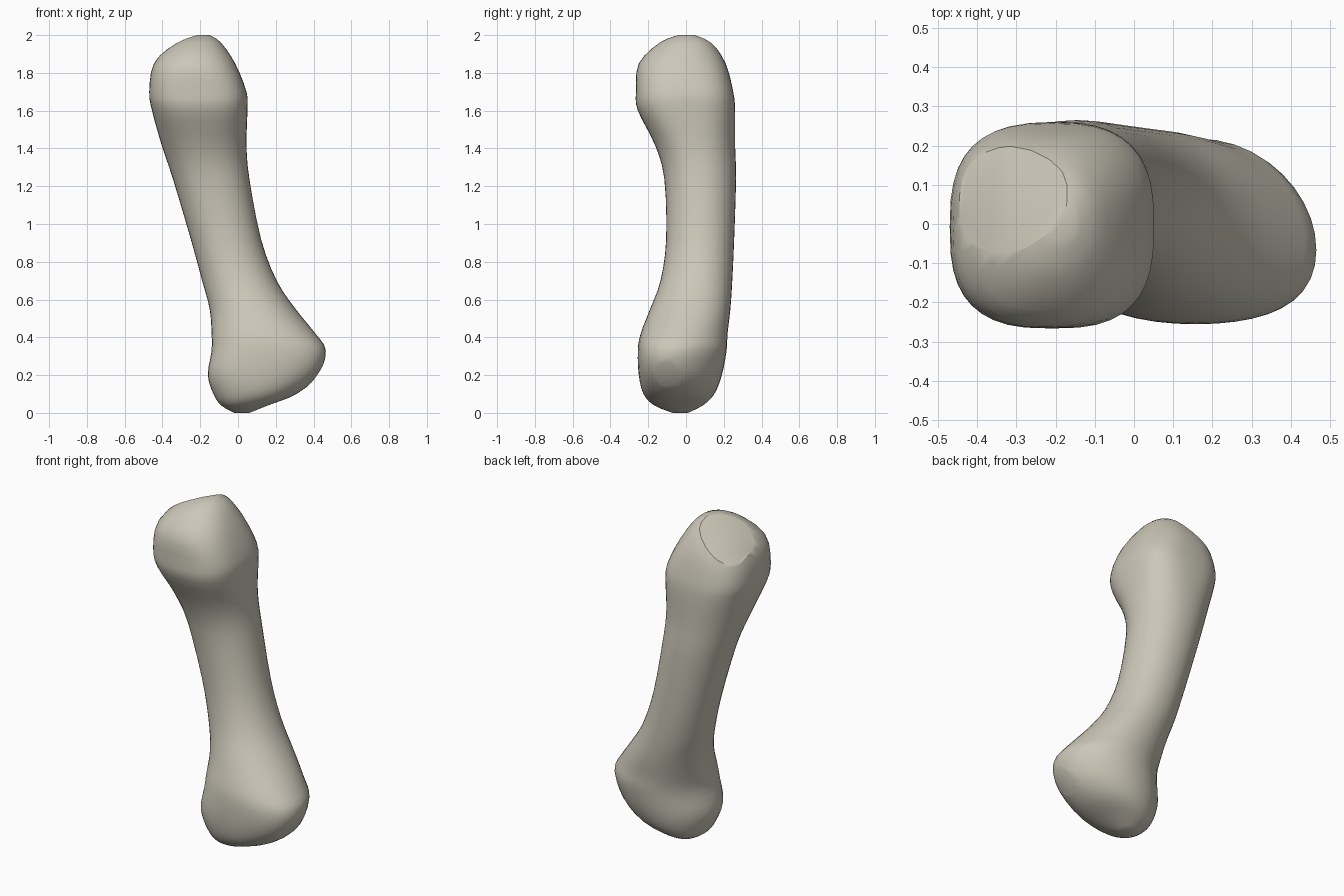
import bpy, bmesh, math
from mathutils import Vector

cube = bpy.data.objects.get("Cube")
if cube:
    bpy.data.objects.remove(cube, do_unlink=True)

# Bone colour
ivory = bpy.data.materials.new("bone ivory")
ivory.use_nodes = True
colour = (0.60, 0.57, 0.48, 1)
ivory.diffuse_color = colour
bsdf = next(n for n in ivory.node_tree.nodes if n.type == 'BSDF_PRINCIPLED')
bsdf.inputs["Base Color"].default_value = colour
bsdf.inputs["Roughness"].default_value = 0.8

# Key cross-sections: height, x min, x max, y min, y max
SECTIONS = [
    (0.00, -0.02, 0.06, -0.07, 0.01),
    (0.04, -0.09, 0.16, -0.17, 0.09),
    (0.10, -0.13, 0.31, -0.225, 0.15),
    (0.20, -0.16, 0.425, -0.25, 0.19),
    (0.33, -0.14, 0.465, -0.255, 0.215),
    (0.42, -0.14, 0.41, -0.24, 0.22),
    (0.55, -0.15, 0.305, -0.19, 0.235),
    (0.70, -0.19, 0.205, -0.135, 0.245),
    (0.92, -0.25, 0.122, -0.105, 0.255),
    (1.24, -0.345, 0.06, -0.115, 0.265),
    (1.42, -0.405, 0.045, -0.165, 0.26),
    (1.60, -0.455, 0.05, -0.255, 0.26),
    (1.70, -0.47, 0.045, -0.265, 0.25),
    (1.85, -0.445, -0.015, -0.25, 0.21),
    (1.96, -0.335, -0.09, -0.14, 0.135),
    (2.00, -0.22, -0.15, -0.04, 0.05),
]
SEGMENTS = 40
STEPS = 3


def blend(p0, p1, p2, p3, t):
    # Catmull-Rom curve between the two middle sections
    return [b + 0.5 * t * (c - a + t * (2 * a - 5 * b + 4 * c - d + t * (3 * (b - c) + d - a)))
            for a, b, c, d in zip(p0, p1, p2, p3)]


def bump(z, centre, width):
    return math.exp(-((z - centre) / width) ** 2)


def signed_power(value, power):
    return math.copysign(abs(value) ** power, value)


def add_ring(bm, z, x0, x1, y0, y1):
    # The head is squarer, and the sides of the lower knob lean forward
    power = 2 / (2.1 + 0.7 * bump(z, 1.69, 0.2))
    lean = -0.05 * bump(z, 0.28, 0.18)
    ring = []
    for i in range(SEGMENTS):
        a = math.tau * i / SEGMENTS
        x = (x0 + x1) / 2 + (x1 - x0) / 2 * signed_power(math.cos(a), power)
        y = (y0 + y1) / 2 + (y1 - y0) / 2 * signed_power(math.sin(a), power)
        ring.append(bm.verts.new((x, y + lean * math.cos(a) ** 2, z)))
    return ring


# Loft the shaft and both swollen ends
bm = bmesh.new()
padded = [SECTIONS[0]] + SECTIONS + [SECTIONS[-1]]
rings = [add_ring(bm, *blend(*padded[k:k + 4], s / STEPS))
         for k in range(len(SECTIONS) - 1) for s in range(STEPS)]
rings.append(add_ring(bm, *SECTIONS[-1]))
for low, high in zip(rings, rings[1:]):
    for i in range(SEGMENTS):
        j = (i + 1) % SEGMENTS
        bm.faces.new((low[i], low[j], high[j], high[i]))
bm.faces.new(rings[0][::-1])
bm.faces.new(rings[-1])


# Flat worn facets on the head and on the lower knob
def slice_facet(point, normal):
    geom = bm.verts[:] + bm.edges[:] + bm.faces[:]
    cut = bmesh.ops.bisect_plane(bm, geom=geom, dist=0.0001, plane_co=Vector(point),
                                 plane_no=Vector(normal), clear_outer=True)
    edges = [e for e in cut["geom_cut"] if isinstance(e, bmesh.types.BMEdge)]
    bmesh.ops.holes_fill(bm, edges=edges, sides=0)


slice_facet((-0.24, 0.07, 1.95), (-0.60, 0.40, 1.0))
slice_facet((0.41, -0.08, 0.20), (0.80, -0.15, -0.57))
bmesh.ops.recalc_face_normals(bm, faces=bm.faces[:])

mesh = bpy.data.meshes.new("bone")
bm.to_mesh(mesh)
bm.free()
bone = bpy.data.objects.new("bone", mesh)
bpy.context.collection.objects.link(bone)
mesh.materials.append(ivory)

# Smooth shading with crisp facet edges
bpy.ops.object.select_all(action='DESELECT')
bone.select_set(True)
bpy.context.view_layer.objects.active = bone
bpy.ops.object.shade_smooth_by_angle(angle=math.radians(32))
